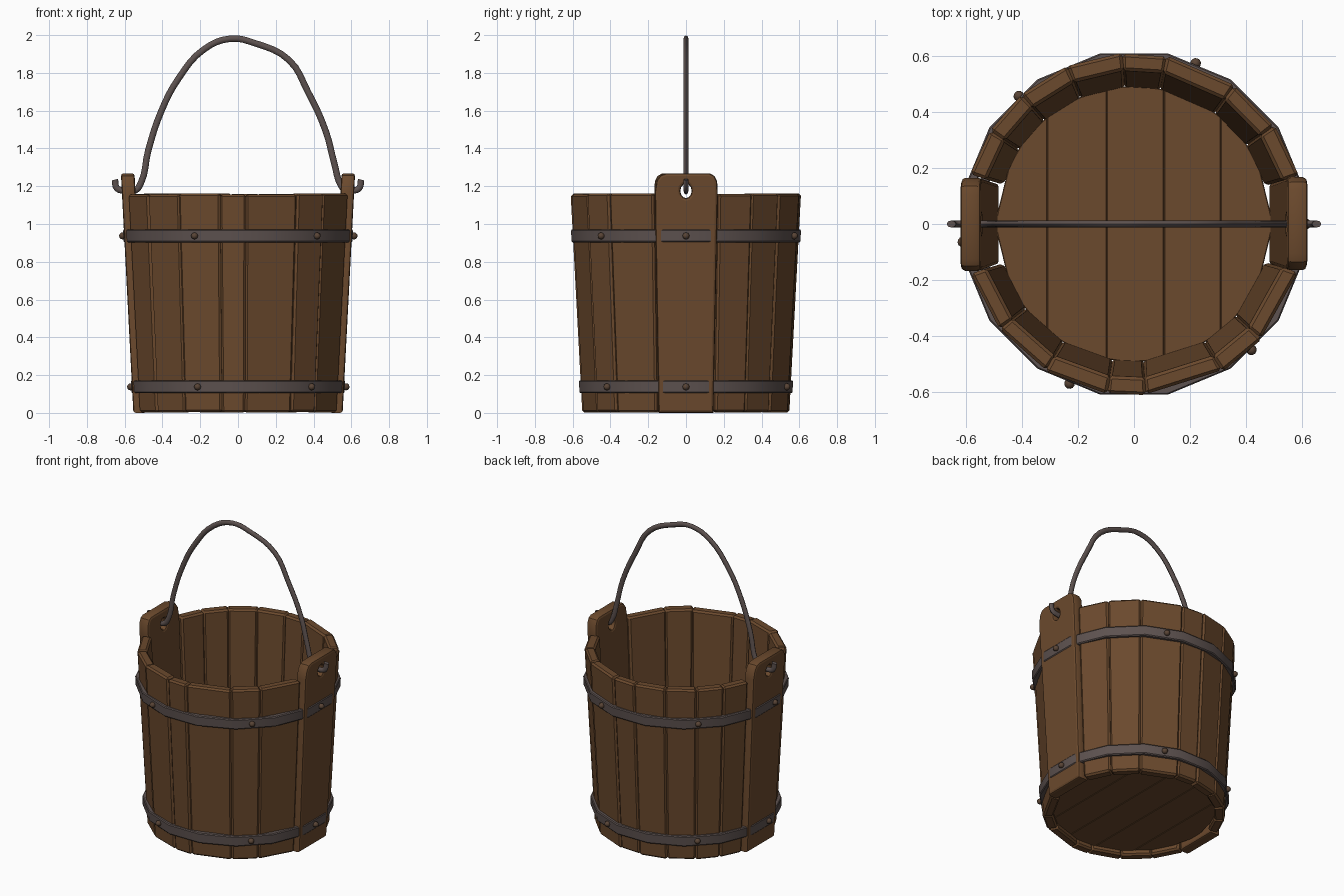
import bpy, bmesh, math, random
from mathutils import Matrix, Vector

if "Cube" in bpy.data.objects:
    bpy.data.objects.remove(bpy.data.objects["Cube"])
random.seed(4)


def material(name, rgb):
    m = bpy.data.materials.new(name)
    m.diffuse_color = (*rgb, 1)
    m.use_nodes = True
    m.node_tree.nodes["Principled BSDF"].inputs["Base Color"].default_value = m.diffuse_color
    return m


WOOD = material("brown wood", (0.147, 0.067, 0.026))
IRON = material("grey iron", (0.110, 0.084, 0.079))
RUST = material("rusty rivet", (0.100, 0.058, 0.036))


def finish(ob, mat, angle=30):
    ob.data.materials.clear()
    ob.data.materials.append(mat)
    bpy.ops.object.select_all(action='DESELECT')
    ob.select_set(True)
    bpy.context.view_layer.objects.active = ob
    bpy.ops.object.shade_smooth_by_angle(angle=math.radians(angle))
    return ob


def from_bmesh(name, bm, mat, angle=30):
    bmesh.ops.recalc_face_normals(bm, faces=bm.faces)
    me = bpy.data.meshes.new(name)
    bm.to_mesh(me)
    bm.free()
    ob = bpy.data.objects.new(name, me)
    bpy.context.collection.objects.link(ob)
    return finish(ob, mat, angle)


def prism(name, lower, upper, mat, bevel):
    """Solid between two matching rings, with chamfered edges."""
    bm = bmesh.new()
    lo = [bm.verts.new(p) for p in lower]
    hi = [bm.verts.new(p) for p in upper]
    bm.faces.new(lo)
    bm.faces.new(hi)
    n = len(lo)
    for i in range(n):
        j = (i + 1) % n
        bm.faces.new((lo[i], lo[j], hi[j], hi[i]))
    bmesh.ops.recalc_face_normals(bm, faces=bm.faces)
    sharp = [e for e in bm.edges if e.calc_face_angle(0) > 0.7]
    bmesh.ops.bevel(bm, geom=sharp, offset=bevel, segments=1, affect='EDGES')
    return from_bmesh(name, bm, mat, 20)


def polar(r, deg, z):
    a = math.radians(deg)
    return (r * math.cos(a), r * math.sin(a), z)


def outer(z):
    return 0.551 + 0.062 * z / 1.16


# Staves of uneven width, skipping the two handle staves at 0 and 180 degrees
right_half = [-163, -142, -121, -99, -86, -59, -42, -16.5]
back_half = [16.5, 35, 54, 79, 94, 113, 131, 147, 163]
for side in (right_half, back_half):
    for a0, a1 in zip(side, side[1:]):
        top = 1.16 + random.uniform(-0.006, 0.003)
        dr = random.uniform(-0.004, 0.003)
        rings = []
        for z in (random.uniform(0, 0.006), top):
            ro, ri = outer(z) + dr, outer(z) - 0.064
            rings.append([polar(ro, a0, z), polar(ro, a1, z),
                          polar(ri, a1 + 0.3, z), polar(ri, a0 - 0.3, z)])
        prism("stave", rings[0], rings[1], WOOD, 0.011)

# Tall handle staves with an eye hole
B = 0.014
outline = [(-0.145, 0), (0.145, 0), (0.168, 1.16), (0.165, 1.225), (0.15, 1.255),
           (0.125, 1.268), (-0.105, 1.268), (-0.135, 1.258), (-0.155, 1.23), (-0.165, 1.17)]
eye = [(0.03 * math.cos(t * math.tau / 12), 1.175 + 0.038 * math.sin(t * math.tau / 12))
       for t in range(12)]
for s in (1, -1):
    cu = bpy.data.curves.new("handle_stave", 'CURVE')
    cu.dimensions = '2D'
    cu.fill_mode = 'BOTH'
    cu.extrude = 0.022
    cu.bevel_depth = B
    cu.bevel_resolution = 1
    cu.offset = -B
    for pts in (outline, eye):
        sp = cu.splines.new('POLY')
        sp.points.add(len(pts) - 1)
        for p, (y, z) in zip(sp.points, pts):
            p.co = (y, z, 0, 1)
        sp.use_cyclic_u = True
    tmp = bpy.data.objects.new("tmp", cu)
    bpy.context.collection.objects.link(tmp)
    bpy.context.view_layer.update()
    me = bpy.data.meshes.new_from_object(tmp.evaluated_get(bpy.context.evaluated_depsgraph_get()))
    bpy.data.objects.remove(tmp)
    # profile x -> world y, profile y -> world z, leaning outward with height
    me.transform(Matrix(((0, 0.052, 1, 0.518), (1, 0, 0, 0), (0, 1, 0, 0), (0, 0, 0, 1))))
    if s < 0:
        me.transform(Matrix.Rotation(math.pi, 4, 'Z'))
    ob = bpy.data.objects.new("handle_stave", me)
    bpy.context.collection.objects.link(ob)
    finish(ob, WOOD)

# Floor boards running front to back
R = 0.492
edges = [-R, -0.31, -0.097, 0.107, 0.31, R]
for x0, x1 in zip(edges, edges[1:]):
    xs = [x0 + (x1 - x0) * i / 4 for i in range(5)]
    arc = [(x, math.sqrt(max(0.0004, R * R - x * x))) for x in xs]
    ring = [(x, -y) for x, y in arc] + [(x, y) for x, y in reversed(arc)]
    prism("floor_board", [(x, y, 0.035) for x, y in ring],
          [(x, y, 0.085) for x, y in ring], WOOD, 0.003)

# Iron hoops and their rivets
for zc in (0.937, 0.138):
    bm = bmesh.new()
    N = 16
    loops = []
    for i in range(N):
        a = (i + 0.5) * 360 / N
        sec = []
        for dz, off in ((-0.034, -0.012), (-0.034, 0.013), (-0.028, 0.018),
                        (0.028, 0.018), (0.034, 0.013), (0.034, -0.012)):
            sec.append(bm.verts.new(polar(outer(zc + dz) + off, a, zc + dz)))
        loops.append(sec)
    for i in range(N):
        p, q = loops[i], loops[(i + 1) % N]
        for k in range(6):
            m = (k + 1) % 6
            bm.faces.new((p[k], q[k], q[m], p[m]))
    from_bmesh("hoop", bm, IRON)
    for a in (-112, -47, 0, 69, 132, 186):
        bm = bmesh.new()
        place = (Matrix.Translation(Vector(polar(outer(zc) + 0.013, a, zc)))
                 @ Matrix.Rotation(math.radians(a), 4, 'Z')
                 @ Matrix.Rotation(math.pi / 2, 4, 'Y'))
        bmesh.ops.create_uvsphere(bm, u_segments=8, v_segments=6, radius=0.019, matrix=place)
        from_bmesh("rivet", bm, RUST, 60)

# Bent wire handle, hooked through both eyes
path = [(-0.652, 1.235), (-0.64, 1.188), (-0.60, 1.178), (-0.545, 1.178), (-0.515, 1.215),
        (-0.475, 1.39), (-0.405, 1.60), (-0.315, 1.77), (-0.18, 1.925), (-0.04, 1.981),
        (0.09, 1.957), (0.27, 1.868), (0.37, 1.70), (0.465, 1.49), (0.51, 1.32),
        (0.545, 1.205), (0.57, 1.178), (0.61, 1.178), (0.64, 1.188), (0.652, 1.235)]
cu = bpy.data.curves.new("wire_handle", 'CURVE')
cu.dimensions = '3D'
cu.bevel_depth = 0.017
cu.bevel_resolution = 2
cu.resolution_u = 4
cu.use_fill_caps = True
sp = cu.splines.new('BEZIER')
sp.bezier_points.add(len(path) - 1)
for p, (x, z) in zip(sp.bezier_points, path):
    p.co = (x, 0, z)
    p.handle_left_type = p.handle_right_type = 'AUTO'
tmp = bpy.data.objects.new("tmp", cu)
bpy.context.collection.objects.link(tmp)
bpy.context.view_layer.update()
me = bpy.data.meshes.new_from_object(tmp.evaluated_get(bpy.context.evaluated_depsgraph_get()))
bpy.data.objects.remove(tmp)
me.transform(Matrix.Diagonal((1, 0.75, 1, 1)))
wire = bpy.data.objects.new("wire_handle", me)
bpy.context.collection.objects.link(wire)
finish(wire, IRON, 50)
